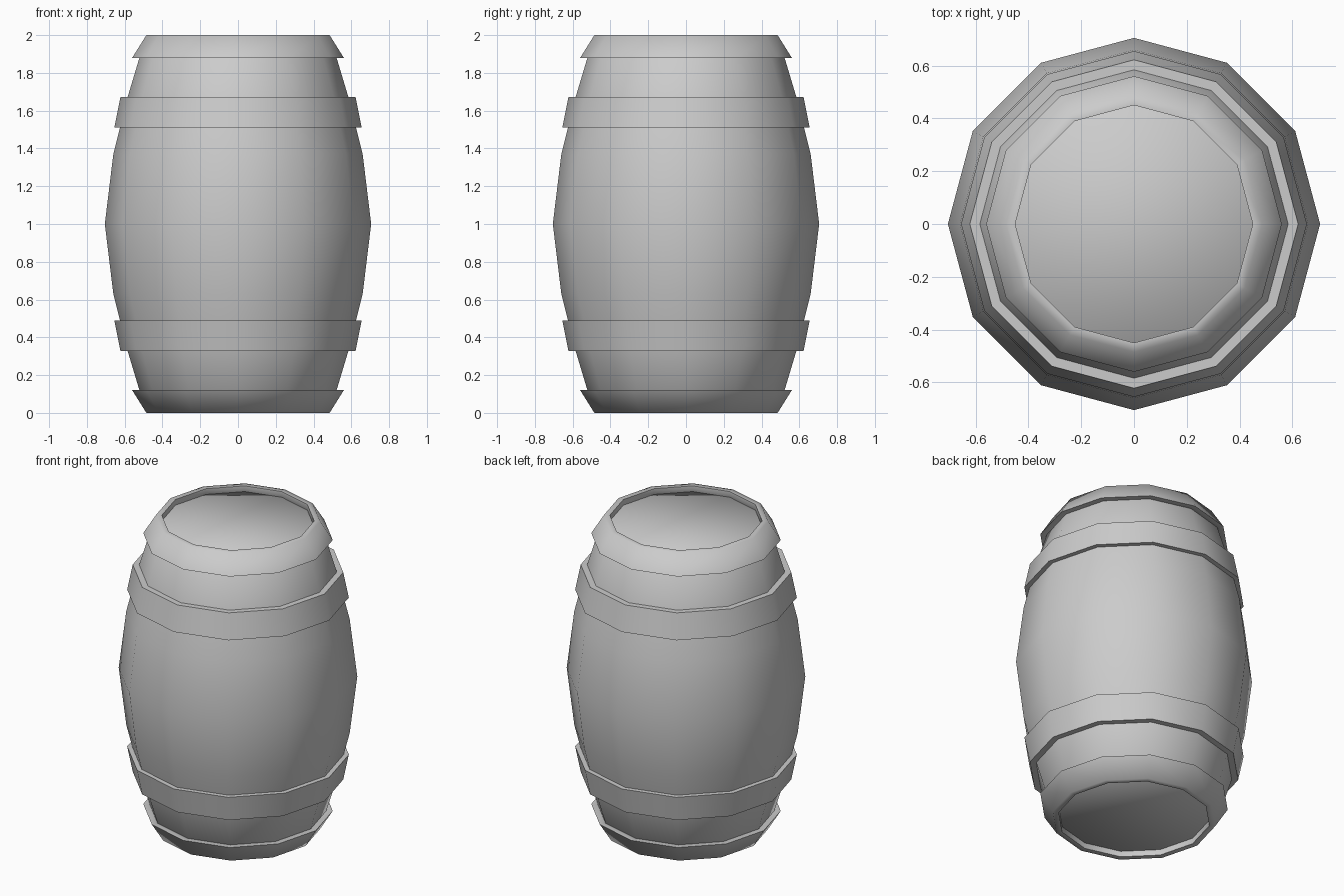
import bpy, bmesh, math

if "Cube" in bpy.data.objects:
    bpy.data.objects.remove(bpy.data.objects["Cube"])

SIDES = 12


def lathe(name, profile, closed):
    """Spin (radius, z) points round z; closed makes a ring, otherwise ends are capped."""
    bm = bmesh.new()
    rings = []
    for r, z in profile:
        rings.append([bm.verts.new((r * math.cos(2 * math.pi * i / SIDES),
                                    r * math.sin(2 * math.pi * i / SIDES), z))
                      for i in range(SIDES)])
    pairs = list(zip(rings, rings[1:]))
    if closed:
        pairs.append((rings[-1], rings[0]))
    else:
        bm.faces.new(rings[0])
        bm.faces.new(rings[-1])
    for a, b in pairs:
        for i in range(SIDES):
            j = (i + 1) % SIDES
            bm.faces.new((a[i], a[j], b[j], b[i]))
    bmesh.ops.recalc_face_normals(bm, faces=bm.faces)
    mesh = bpy.data.meshes.new(name)
    bm.to_mesh(mesh)
    bm.free()
    obj = bpy.data.objects.new(name, mesh)
    bpy.context.collection.objects.link(obj)
    bpy.ops.object.select_all(action='DESELECT')
    obj.select_set(True)
    bpy.context.view_layer.objects.active = obj
    bpy.ops.object.shade_smooth_by_angle(angle=math.radians(60))
    return obj


def flip(profile):
    return [(r, 2 - z) for r, z in profile]


# Bulging body, its caps are the recessed lids
half = [(0.705, 1.0), (0.66, 1.37), (0.585, 1.67), (0.522, 1.88), (0.45, 1.963)]
lathe("barrel_body", flip(half)[:0:-1] + half, False)

# Hoops round the body and flared rims at the ends
hoop = [(0.56, 1.51), (0.655, 1.51), (0.622, 1.673), (0.56, 1.673)]
rim = [(0.50, 1.88), (0.56, 1.88), (0.485, 2.0), (0.45, 2.0), (0.45, 1.963)]
for part, profile in (("hoop", hoop), ("end_rim", rim)):
    lathe("upper_" + part, profile, True)
    lathe("lower_" + part, flip(profile), True)
